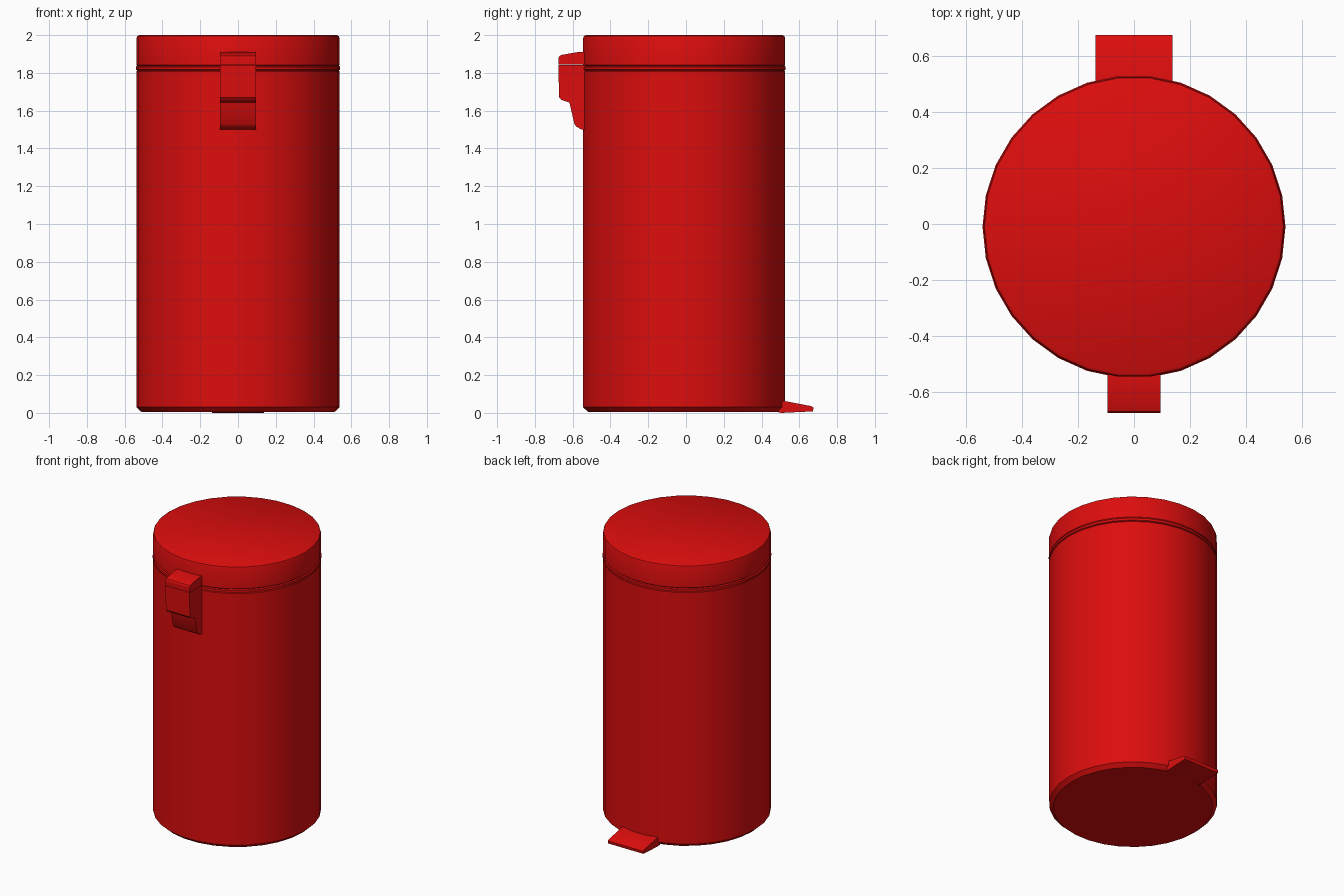
import bpy, bmesh, math

cube = bpy.data.objects.get("Cube")
if cube:
    bpy.data.objects.remove(cube, do_unlink=True)

red = bpy.data.materials.new("red_paint")
red.use_nodes = True
colour = (0.72, 0.004, 0.004, 1)
red.diffuse_color = colour
red.node_tree.nodes["Principled BSDF"].inputs["Base Color"].default_value = colour

SIDES = 30
CENTRE_Y = -0.01
R = 0.538


def finish(bm, name, angle):
    bmesh.ops.recalc_face_normals(bm, faces=bm.faces)
    mesh = bpy.data.meshes.new(name)
    bm.to_mesh(mesh)
    bm.free()
    mesh.materials.append(red)
    obj = bpy.data.objects.new(name, mesh)
    bpy.context.collection.objects.link(obj)
    bpy.ops.object.select_all(action="DESELECT")
    obj.select_set(True)
    bpy.context.view_layer.objects.active = obj
    bpy.ops.object.shade_smooth_by_angle(angle=math.radians(angle))
    return obj


def turned(name, profile):
    """Closed round part from (radius, z) rings, capped at both ends."""
    bm = bmesh.new()
    rings = []
    for r, z in profile:
        rings.append([bm.verts.new((r * math.cos(a), CENTRE_Y + r * math.sin(a), z))
                      for a in (math.tau * i / SIDES for i in range(SIDES))])
    for low, high in zip(rings, rings[1:]):
        for i in range(SIDES):
            j = (i + 1) % SIDES
            bm.faces.new((low[i], low[j], high[j], high[i]))
    bm.faces.new(rings[0])
    bm.faces.new(rings[-1])
    return finish(bm, name, 35)


def extruded(name, profile, half_width):
    """Side profile of (y, z) points, extruded across x."""
    bm = bmesh.new()
    face = bm.faces.new([bm.verts.new((-half_width, y, z)) for y, z in profile])
    out = bmesh.ops.extrude_face_region(bm, geom=[face])
    moved = [v for v in out["geom"] if isinstance(v, bmesh.types.BMVert)]
    bmesh.ops.translate(bm, verts=moved, vec=(2 * half_width, 0, 0))
    return finish(bm, name, 30)


# Round container with a chamfered foot
turned("bin_body", [(R - 0.027, 0.005), (R, 0.03), (R, 1.808), (R - 0.006, 1.815)])

# Thin bead under the lid
turned("rim_bead", [(R - 0.006, 1.812), (R + 0.003, 1.817),
                    (R + 0.003, 1.832), (R - 0.006, 1.838)])

# Lid with a softly rounded top edge
turned("lid", [(R - 0.006, 1.835), (R, 1.842), (R, 1.983),
               (R - 0.004, 1.994), (R - 0.014, 2.0)])

# Front latch: cap on the lid, catch on the body
extruded("latch_cap", [(-0.53, 1.845), (-0.675, 1.845), (-0.675, 1.88),
                       (-0.669, 1.89), (-0.655, 1.896), (-0.572, 1.91), (-0.53, 1.91)], 0.094)
extruded("latch_catch", [(-0.53, 1.843), (-0.675, 1.843), (-0.675, 1.79), (-0.671, 1.67),
                         (-0.66, 1.657), (-0.617, 1.643), (-0.591, 1.53),
                         (-0.58, 1.515), (-0.553, 1.5), (-0.53, 1.5)], 0.094)

# Foot pedal at the back
extruded("foot_pedal", [(0.49, 0.002), (0.505, 0.0), (0.672, 0.008), (0.675, 0.028),
                        (0.662, 0.036), (0.515, 0.064), (0.49, 0.064)], 0.138)
